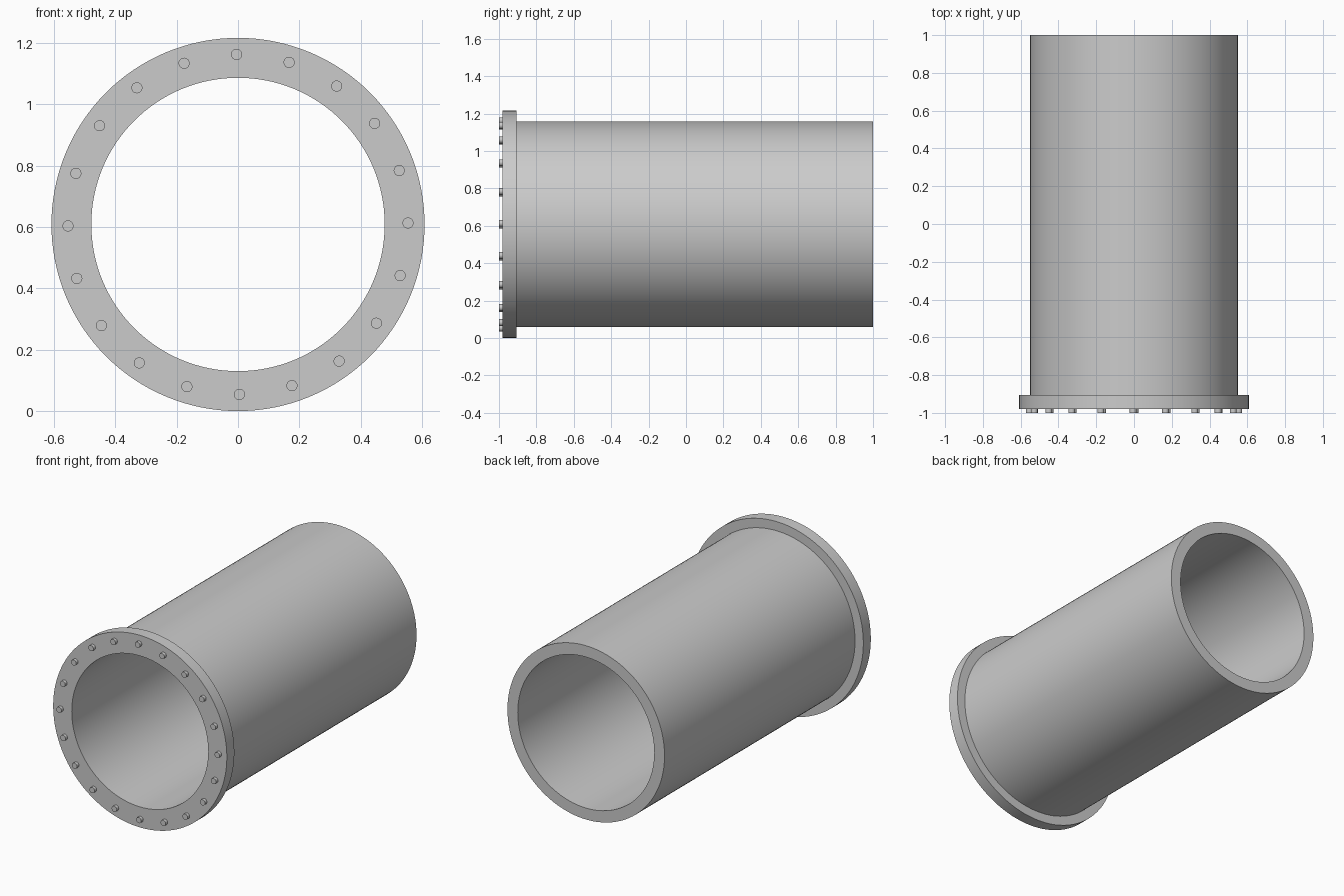
import bpy
import bmesh
from math import pi, sin, cos, radians
from mathutils import Matrix, Vector

cube = bpy.data.objects.get("Cube")
if cube:
    bpy.data.objects.remove(cube, do_unlink=True)

AXIS_Z = 0.608          # height of the pipe axis
FLANGE_R, PIPE_R, BORE_R = 0.608, 0.55, 0.478
FLANGE_FRONT, FLANGE_BACK, PIPE_END = -0.98, -0.905, 1.0
BOLTS, BOLT_RING_R, BOLT_R = 20, 0.554, 0.018

grey = bpy.data.materials.new("light_grey_metal")
grey.use_nodes = True
grey.diffuse_color = (0.6, 0.6, 0.6, 1)
grey.node_tree.nodes["Principled BSDF"].inputs["Base Color"].default_value = grey.diffuse_color


def finish(bm, name):
    """Turn a bmesh into a smooth-shaded object with sharp edges kept."""
    bmesh.ops.recalc_face_normals(bm, faces=bm.faces)
    mesh = bpy.data.meshes.new(name)
    bm.to_mesh(mesh)
    bm.free()
    mesh.materials.append(grey)
    obj = bpy.data.objects.new(name, mesh)
    bpy.context.collection.objects.link(obj)
    bpy.ops.object.select_all(action='DESELECT')
    obj.select_set(True)
    bpy.context.view_layer.objects.active = obj
    bpy.ops.object.shade_smooth_by_angle(angle=radians(30))
    return obj


def lathe(name, profile, segments=128):
    """Revolve a closed (radius, y) profile around the pipe axis."""
    bm = bmesh.new()
    rings = []
    for i in range(segments):
        a = 2 * pi * i / segments
        rings.append([bm.verts.new((r * cos(a), y, AXIS_Z + r * sin(a))) for r, y in profile])
    for i, ring in enumerate(rings):
        following = rings[(i + 1) % segments]
        for j in range(len(profile)):
            k = (j + 1) % len(profile)
            bm.faces.new((ring[j], ring[k], following[k], following[j]))
    return finish(bm, name)


# Hollow pipe with its front flange, one continuous wall
lathe("flanged_pipe", [
    (BORE_R, FLANGE_FRONT), (FLANGE_R, FLANGE_FRONT), (FLANGE_R, FLANGE_BACK),
    (PIPE_R, FLANGE_BACK), (PIPE_R, PIPE_END), (BORE_R, PIPE_END),
])

# Ring of round bolt heads on the flange face
bm = bmesh.new()
bolt_back = FLANGE_FRONT + 0.005
for i in range(BOLTS):
    a = 2 * pi * i / BOLTS + radians(0.5)
    centre = Vector((BOLT_RING_R * cos(a), (bolt_back - 1) / 2, AXIS_Z + BOLT_RING_R * sin(a)))
    bmesh.ops.create_cone(
        bm, cap_ends=True, segments=24, radius1=BOLT_R, radius2=BOLT_R, depth=bolt_back + 1,
        matrix=Matrix.Translation(centre) @ Matrix.Rotation(pi / 2, 4, 'X'))
finish(bm, "flange_bolts")
